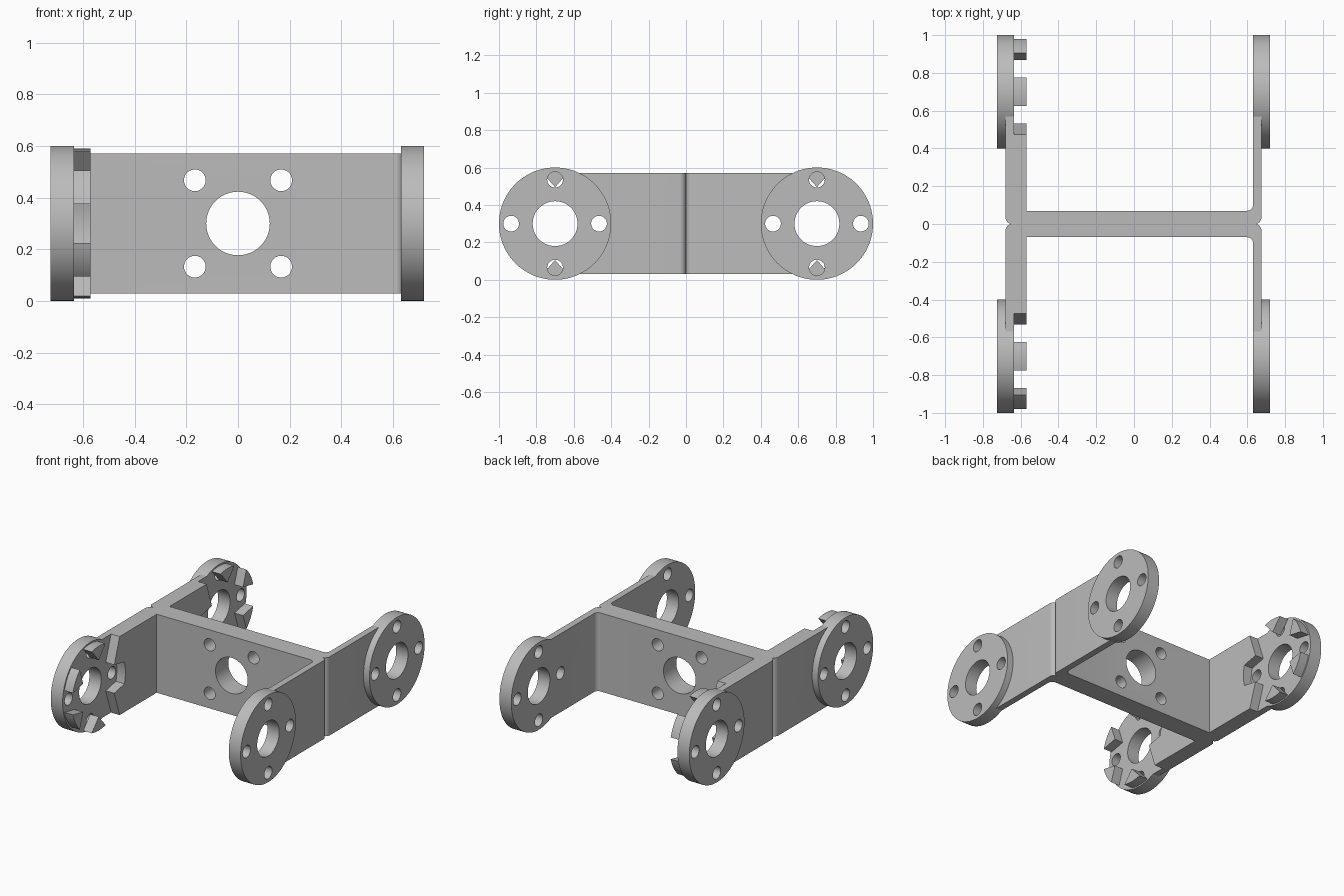
import bpy, bmesh
from math import sin, cos, pi, radians
from mathutils import Matrix, Vector

cube = bpy.data.objects.get("Cube")
if cube:
    bpy.data.objects.remove(cube)

grey = bpy.data.materials.new("light grey")
grey.use_nodes = True
grey.diffuse_color = (0.5, 0.5, 0.5, 1)
grey.node_tree.nodes["Principled BSDF"].inputs["Base Color"].default_value = (0.5, 0.5, 0.5, 1)

MID = 0.3       # height of the centre line
HUB = 0.7       # distance of the discs from the middle
HALF = 0.27     # half height of the bracket plates


def make_object(name, bm):
    bmesh.ops.recalc_face_normals(bm, faces=bm.faces)
    mesh = bpy.data.meshes.new(name)
    bm.to_mesh(mesh)
    bm.free()
    mesh.materials.append(grey)
    ob = bpy.data.objects.new(name, mesh)
    bpy.context.collection.objects.link(ob)
    return ob


def prism(bm, points, offset):
    """Extrude a closed outline of 3D points by an offset."""
    face = bm.faces.new([bm.verts.new(p) for p in points])
    new = bmesh.ops.extrude_face_region(bm, geom=[face])["geom"]
    bmesh.ops.translate(bm, vec=offset, verts=[g for g in new if isinstance(g, bmesh.types.BMVert)])


def rod(bm, centre, radius, depth, axis, sides=48):
    turn = Matrix.Rotation(pi / 2, 4, 'Y' if axis == 'X' else 'X')
    bmesh.ops.create_cone(bm, cap_ends=True, segments=sides, radius1=radius, radius2=radius,
                          depth=depth, matrix=Matrix.Translation(centre) @ turn)


def activate(ob):
    bpy.ops.object.select_all(action='DESELECT')
    ob.select_set(True)
    bpy.context.view_layer.objects.active = ob


def drill(ob, holes):
    """Cut round holes, each given as (centre, radius, axis)."""
    bm = bmesh.new()
    for centre, radius, axis in holes:
        rod(bm, centre, radius, 0.4, axis)
    cutter = make_object("hole_cutter", bm)
    cutter.hide_render = True
    mod = ob.modifiers.new("holes", 'BOOLEAN')
    mod.operation, mod.solver, mod.object = 'DIFFERENCE', 'EXACT', cutter
    activate(ob)
    bpy.ops.object.modifier_apply(modifier=mod.name)
    bpy.data.objects.remove(cutter)


def smooth(ob):
    activate(ob)
    bpy.ops.object.shade_smooth_by_angle(angle=radians(30))


def arc(cx, cy, r, start, end, steps=8):
    angles = [radians(start + (end - start) * i / steps) for i in range(steps + 1)]
    return [(cx + r * cos(a), cy + r * sin(a)) for a in angles]


# Plan outline of one U bracket, thick on the right arm up to the toothed pocket
outline = arc(-0.645, 0.035, 0.035, 270, 180)
outline += [(-0.68, 0.575), (-0.635, 0.575), (-0.635, 0.3), (-0.57, 0.3), (-0.57, 0.07)]
outline += arc(0.6, 0.1, 0.03, 270, 360)
outline += [(0.63, 0.575), (0.675, 0.575)]
outline += arc(0.64, 0.035, 0.035, 0, -90)

# One tooth: inward point, rounded outer edge
tooth = [(0.195, 0)] + arc(0, 0, 0.29, -15, 15)

# Thick arm end shaped by the pocket, relative to the disc centre
half_end = [(HUB - 0.3, HALF), (0.227, HALF), (0.169, 0.0975)]
arm_end = half_end + arc(0, 0, 0.29, 15, -15) + [(u, -v) for u, v in reversed(half_end)]

for side, label in ((-1, "front"), (1, "back")):
    # Bracket with web holes and the inner bolt hole of each disc
    bm = bmesh.new()
    prism(bm, [(x, side * y, MID - HALF) for x, y in outline], Vector((0, 0, 2 * HALF)))
    bracket = make_object(label + "_bracket", bm)
    holes = [((0, 0, MID), 0.123, 'Y')]
    holes += [((x, 0, MID + z), 0.042, 'Y') for x in (-0.167, 0.167) for z in (-0.167, 0.167)]
    holes += [((x, side * (HUB - 0.235), MID), 0.042, 'X') for x in (-0.66, 0.66)]
    drill(bracket, holes)
    smooth(bracket)

    # Mounting discs with bore and four bolt holes
    for x, hand in ((-0.68, "right"), (0.675, "left")):
        bm = bmesh.new()
        rod(bm, (x, side * HUB, MID), 0.3, 0.09, 'X', 96)
        disc = make_object(label + "_" + hand + "_disc", bm)
        holes = [((x, side * HUB, MID), 0.12, 'X')]
        for i in range(4):
            a = i * pi / 2
            holes.append(((x, side * HUB + 0.235 * cos(a), MID + 0.235 * sin(a)), 0.042, 'X'))
        drill(disc, holes)
        smooth(disc)

    # Locating teeth on the right disc and the matching arm end
    bm = bmesh.new()
    for deg in (-90, -30, 30, 90):
        c, s = cos(radians(deg)), sin(radians(deg))
        prism(bm, [(-0.635, side * (HUB + u * c - v * s), MID + u * s + v * c) for u, v in tooth],
              Vector((0.065, 0, 0)))
    smooth(make_object(label + "_teeth", bm))

    bm = bmesh.new()
    prism(bm, [(-0.635, side * (HUB - u), MID + v) for u, v in arm_end], Vector((0.065, 0, 0)))
    smooth(make_object(label + "_arm_end", bm))
